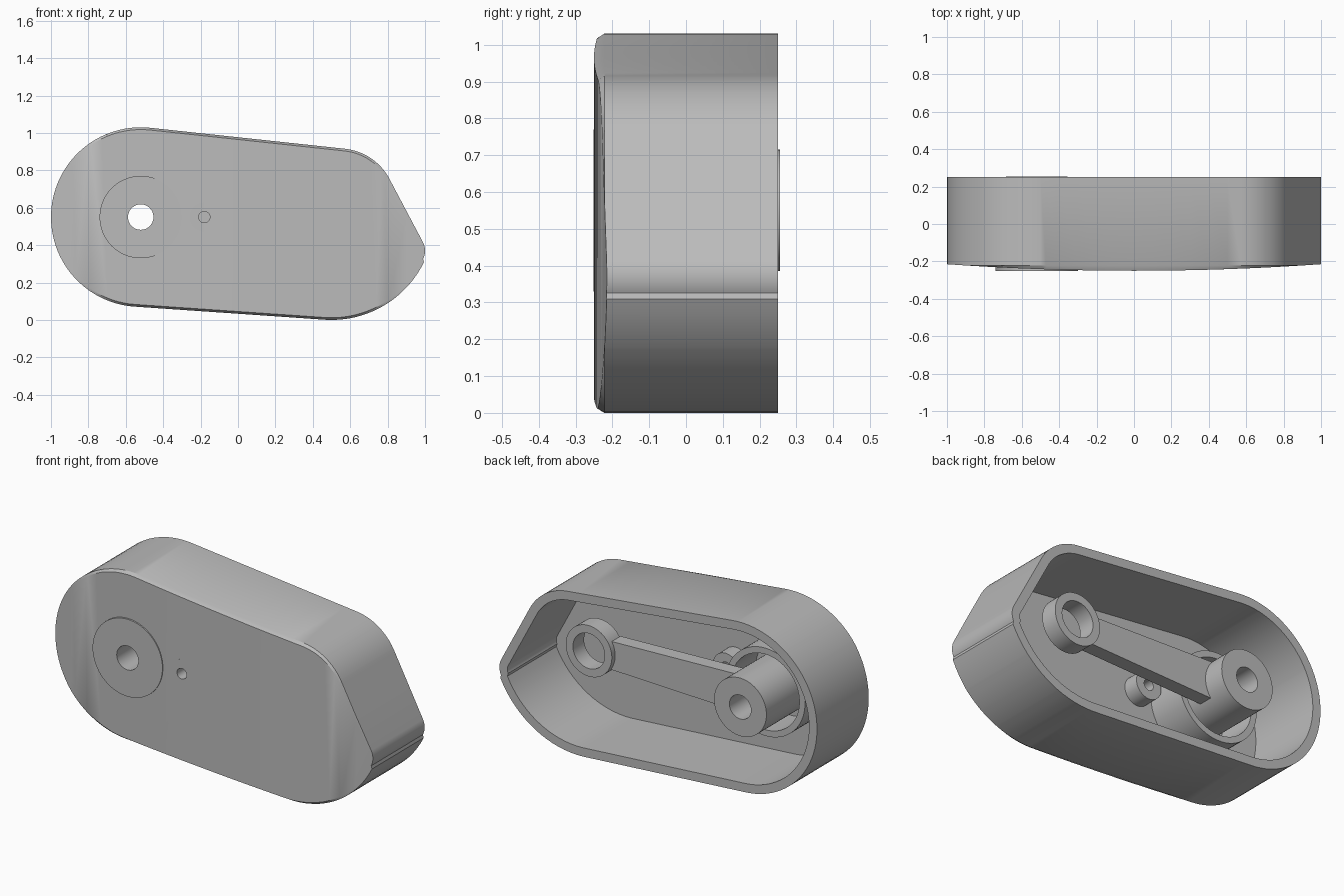
import bpy, bmesh
from math import radians, cos, sin, pi

cube = bpy.data.objects.get("Cube")
if cube:
    bpy.data.objects.remove(cube, do_unlink=True)

gray = bpy.data.materials.new("plain_gray")
gray.use_nodes = True
gray.diffuse_color = (0.5, 0.5, 0.5, 1)
gray.node_tree.nodes["Principled BSDF"].inputs["Base Color"].default_value = (0.5, 0.5, 0.5, 1)

HUB = (-0.52, 0.55)
POST = (-0.18, 0.55)
RING = (0.50, 0.56)
BACK, LEDGE, FLOOR = 0.25, -0.222, -0.19

# Outline arcs: centre x, centre z, radius, start and end angle in degrees
ARCS = [(-0.52, 0.55, 0.48, 84, 267), (0.50, 0.55, 0.55, 267, 334),
        (0.90, 0.37, 0.10, -26, 26), (0.54, 0.612, 0.305, 26, 84)]


def outline(inset):
    pts = []
    for cx, cz, r, a0, a1 in ARCS:
        steps = max(8, int((a1 - a0) / 4))
        for i in range(steps + 1):
            a = radians(a0 + (a1 - a0) * i / steps)
            pts.append((cx + (r - inset) * cos(a), cz + (r - inset) * sin(a)))
    return pts


def crown(x):
    return -0.25 + 0.035 * x * x


def finish(name, bm):
    bmesh.ops.recalc_face_normals(bm, faces=bm.faces)
    mesh = bpy.data.meshes.new(name)
    bm.to_mesh(mesh)
    bm.free()
    mesh.materials.append(gray)
    obj = bpy.data.objects.new(name, mesh)
    bpy.context.collection.objects.link(obj)
    return obj


def smooth(obj):
    bpy.ops.object.select_all(action="DESELECT")
    obj.select_set(True)
    bpy.context.view_layer.objects.active = obj
    bpy.ops.object.shade_smooth_by_angle(angle=radians(30))


def bridge(bm, a, b):
    for i in range(len(a)):
        j = (i + 1) % len(a)
        bm.faces.new((a[i], a[j], b[j], b[i]))


def tube(name, centre, inner, outer, y0, y1, sides=64):
    """Hollow cylinder along y."""
    bm = bmesh.new()
    rings = []
    for r, y in ((outer, y0), (outer, y1), (inner, y1), (inner, y0)):
        rings.append([bm.verts.new((centre[0] + r * cos(2 * pi * i / sides), y,
                                    centre[1] + r * sin(2 * pi * i / sides)))
                      for i in range(sides)])
    for k in range(4):
        bridge(bm, rings[k], rings[(k + 1) % 4])
    obj = finish(name, bm)
    smooth(obj)
    return obj


def drill(name, centre, radius):
    """Hidden cylinder that cuts a hole along y."""
    bpy.ops.mesh.primitive_cylinder_add(vertices=64, radius=radius, depth=1,
                                        location=(centre[0], 0, centre[1]),
                                        rotation=(pi / 2, 0, 0))
    obj = bpy.context.object
    obj.name = name
    obj.data.materials.append(gray)
    return obj


# Shell: crowned front, ledge, outer wall, rim, inner wall and floor
bm = bmesh.new()
LEVELS = [(0.012, -0.3), (0, -0.28), (0, BACK), (0.05, BACK), (0.05, FLOOR)]
rings = [[bm.verts.new((x, y, z)) for x, z in outline(d)] for d, y in LEVELS]
for a, b in zip(rings, rings[1:]):
    bridge(bm, a, b)
bm.faces.new(rings[0])
bm.faces.new(rings[-1])
bmesh.ops.remove_doubles(bm, verts=bm.verts, dist=0.0005)
for i in range(-9, 10):
    bmesh.ops.bisect_plane(bm, geom=bm.verts[:] + bm.edges[:] + bm.faces[:],
                           plane_co=(i / 10, 0, 0), plane_no=(1, 0, 0))
for v in bm.verts:
    if v.co.y < -0.295:
        v.co.y = crown(v.co.x)
    elif v.co.y < -0.27:
        v.co.y = max(LEDGE, crown(v.co.x))
shell = finish("cover_shell", bm)

# Openings through the shell for the hub and the post
cutters = [drill("hub_cutter", HUB, 0.075), drill("post_cutter", POST, 0.035)]
for cutter in cutters:
    mod = shell.modifiers.new(cutter.name, "BOOLEAN")
    mod.operation = "DIFFERENCE"
    mod.solver = "EXACT"
    mod.object = cutter
    bpy.ops.object.select_all(action="DESELECT")
    shell.select_set(True)
    bpy.context.view_layer.objects.active = shell
    bpy.ops.object.modifier_apply(modifier=mod.name)
    bpy.data.objects.remove(cutter, do_unlink=True)
smooth(shell)

# Hub, its collar and front disc, and the small post
tube("hub_boss", HUB, 0.068, 0.165, -0.251, 0.255)
tube("hub_front_disc", HUB, 0.10, 0.22, -0.251, -0.21)
tube("hub_collar", HUB, 0.215, 0.25, -0.20, 0.03)
tube("small_post", POST, 0.03, 0.08, -0.2488, -0.10, 40)

# Arm from the hub to the end ring
tube("end_ring", RING, 0.10, 0.145, 0.06, 0.16)
bm = bmesh.new()
ends = []
for x, half in ((HUB[0] + 0.12, 0.105), (RING[0] - 0.11, 0.08)):
    z = 0.555
    ends.append([bm.verts.new(p) for p in ((x, 0.05, z - half), (x, 0.13, z - half),
                                           (x, 0.13, z + half), (x, 0.05, z + half))])
bridge(bm, ends[0], ends[1])
for end in ends:
    bm.faces.new(end)
finish("connecting_arm", bm)
